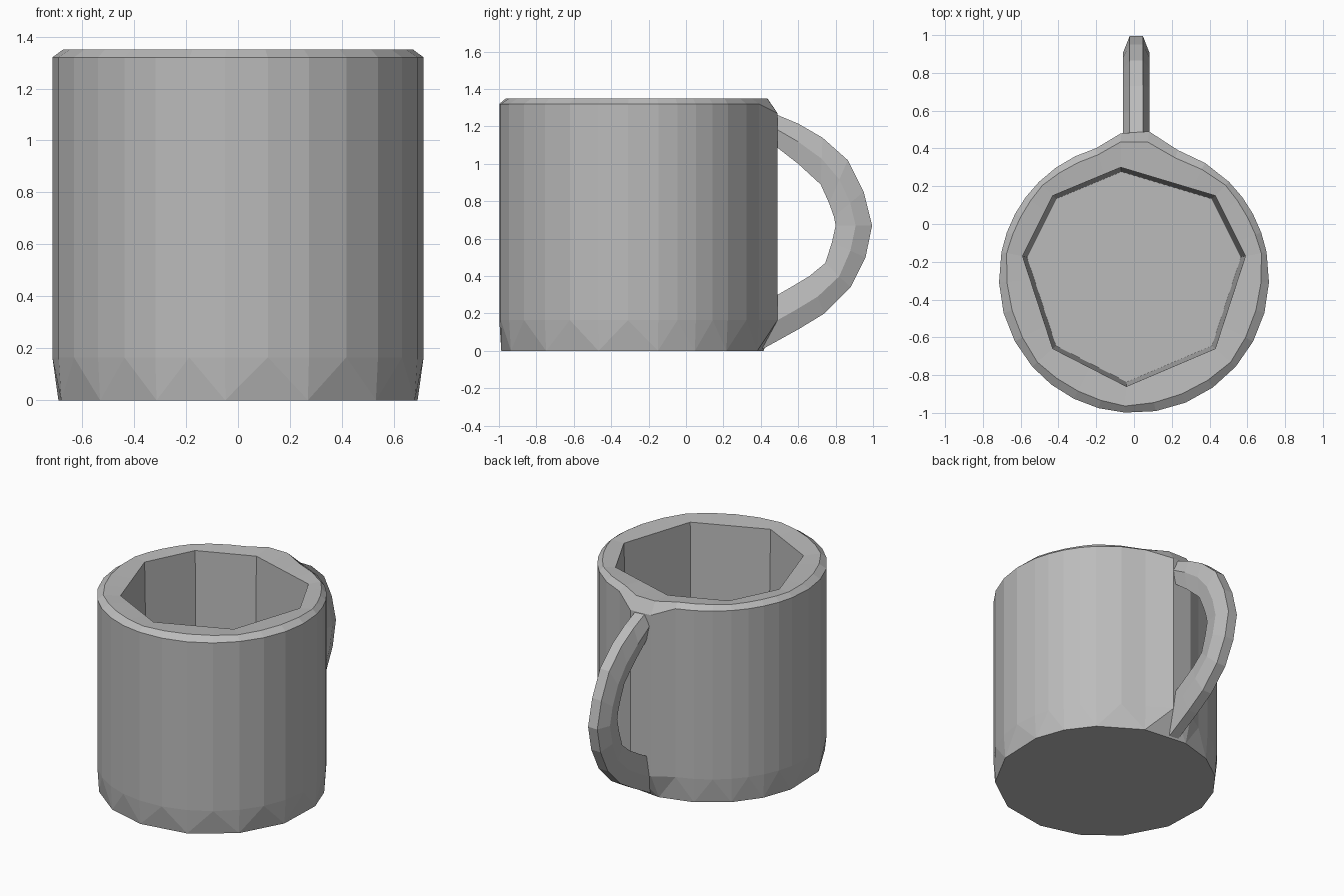
import bpy, bmesh, math

cube = bpy.data.objects.get("Cube")
if cube:
    bpy.data.objects.remove(cube)

grey = bpy.data.materials.new("plain_grey")
grey.use_nodes = True
colour = (0.5, 0.5, 0.5, 1)
grey.diffuse_color = colour
grey.node_tree.nodes["Principled BSDF"].inputs["Base Color"].default_value = colour

CY, RADIUS, STEPS = -0.285, 0.715, 4


def finish(name, bm):
    bmesh.ops.recalc_face_normals(bm, faces=bm.faces)
    mesh = bpy.data.meshes.new(name)
    bm.to_mesh(mesh)
    bm.free()
    mesh.materials.append(grey)
    obj = bpy.data.objects.new(name, mesh)
    bpy.context.collection.objects.link(obj)
    return obj


def ring(bm, points, z, scale=1.0):
    return [bm.verts.new((x * scale, CY + (y - CY) * scale, z)) for x, y in points]


def bridge(bm, a, b):
    n = len(a)
    for i in range(n):
        j = (i + 1) % n
        bm.faces.new((a[i], a[j], b[j], b[i]))


# Eight-sided opening and the rounder outer outline that follows its corners
opening = [(0.59, -0.17), (0.43, 0.15), (-0.07, 0.3), (-0.43, 0.15),
           (-0.59, -0.17), (-0.43, -0.66), (-0.04, -0.86), (0.43, -0.66)]
inner, outer = [], []
for k, (x0, y0) in enumerate(opening):
    x1, y1 = opening[(k + 1) % len(opening)]
    a0, a1 = math.atan2(y0 - CY, x0), math.atan2(y1 - CY, x1)
    if a1 < a0:
        a1 += math.tau
    for s in range(STEPS):
        t = s / STEPS
        a = a0 + (a1 - a0) * t
        inner.append((x0 + (x1 - x0) * t, y0 + (y1 - y0) * t))
        outer.append((RADIUS * math.cos(a), CY + RADIUS * math.sin(a)))
foot = [(x, y) for x, y in outer]
# Swell of the wall where the handle joins
outer[2 * STEPS - 1] = (0.08, 0.49)
outer[2 * STEPS] = (-0.07, 0.48)

# Cup body: wall, rim, inside and floor
bm = bmesh.new()
base = ring(bm, outer, 0.165)
edge = ring(bm, outer, 1.32)
for i in (2 * STEPS - 1, 2 * STEPS):
    edge[i].co.z = 1.27
ridge = ring(bm, [(0.25 * a + 0.75 * c, 0.25 * b + 0.75 * d)
                  for (a, b), (c, d) in zip(inner, outer)], 1.35)
lip = ring(bm, inner, 1.34)
floor = ring(bm, inner, 0.165, 0.96)
for a, b in ((base, edge), (edge, ridge), (ridge, lip), (lip, floor)):
    bridge(bm, a, b)
bm.faces.new(floor)

# Faceted foot: the underside has half as many corners as the wall
under = ring(bm, foot[::2], 0, 0.985)
n = len(under)
for j in range(n):
    k = (j + 1) % n
    p, q, r = base[2 * j], base[2 * j + 1], base[(2 * j + 2) % len(base)]
    bm.faces.new((under[j], under[k], q))
    bm.faces.new((under[j], q, p))
    bm.faces.new((under[k], r, q))
bm.faces.new(under)
finish("cup_body", bm)

# Handle: six-sided sections between an outer and an inner curve (y, z)
stations = [((0.42, 1.29), (0.42, 1.14)), ((0.60, 1.215), (0.60, 1.0)),
            ((0.73, 1.14), (0.72, 0.89)), ((0.865, 1.02), (0.765, 0.79)),
            ((0.95, 0.85), (0.79, 0.72)), ((0.995, 0.67), (0.80, 0.67)),
            ((0.96, 0.50), (0.78, 0.58)), ((0.88, 0.34), (0.745, 0.47)),
            ((0.74, 0.20), (0.66, 0.40)), ((0.60, 0.115), (0.56, 0.34)),
            ((0.41, 0.01), (0.42, 0.26))]
profile = [(-0.035, 0), (0.035, 0), (0.07, 0.45),
           (0.05, 1), (-0.05, 1), (-0.07, 0.45)]
bm = bmesh.new()
loops = []
for (oy, oz), (iy, iz) in stations:
    loops.append([bm.verts.new((0.012 + x, oy + (iy - oy) * t, oz + (iz - oz) * t))
                  for x, t in profile])
for a, b in zip(loops, loops[1:]):
    bridge(bm, a, b)
bm.faces.new(loops[0])
bm.faces.new(loops[-1])
finish("handle", bm)
